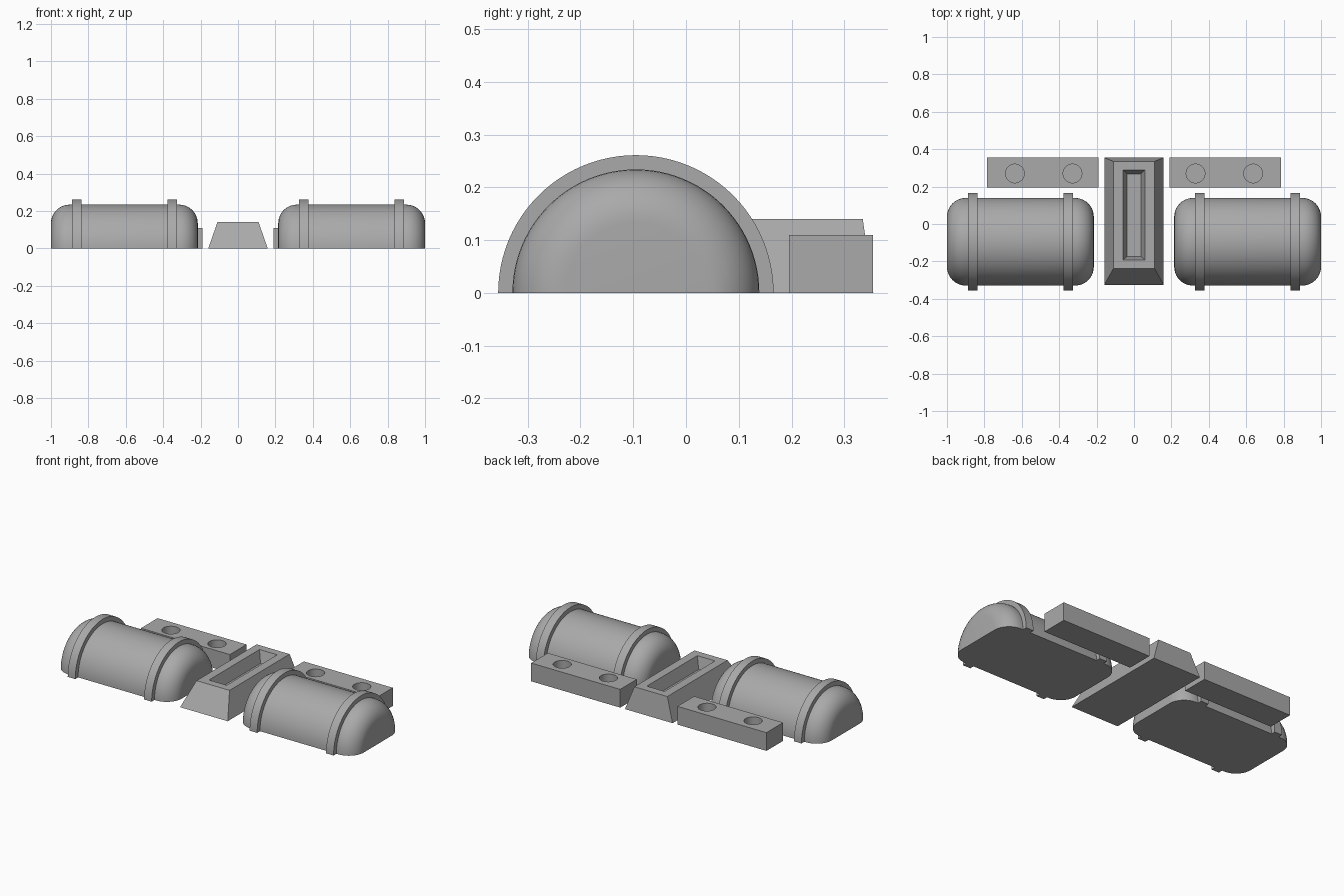
import bpy, bmesh, math
from mathutils import Matrix, Vector

cube = bpy.data.objects.get("Cube")
if cube:
    bpy.data.objects.remove(cube, do_unlink=True)

grey = bpy.data.materials.new("plain grey")
grey.use_nodes = True
grey.diffuse_color = (0.4, 0.4, 0.4, 1)
grey.node_tree.nodes["Principled BSDF"].inputs["Base Color"].default_value = (0.4, 0.4, 0.4, 1)

AXIS_Y = -0.095


def make(name, bm, smooth=False):
    bmesh.ops.recalc_face_normals(bm, faces=bm.faces)
    mesh = bpy.data.meshes.new(name)
    bm.to_mesh(mesh)
    bm.free()
    mesh.materials.append(grey)
    ob = bpy.data.objects.new(name, mesh)
    bpy.context.collection.objects.link(ob)
    if smooth:
        bpy.ops.object.select_all(action='DESELECT')
        ob.select_set(True)
        bpy.context.view_layer.objects.active = ob
        bpy.ops.object.shade_smooth_by_angle(angle=math.radians(35))
    return ob


def half_lathe(name, profile, closed):
    """Turn an (x, radius) profile half way round the x axis and cap its base."""
    bm = bmesh.new()
    verts = [bm.verts.new((x, r, 0)) for x, r in profile]
    edges = [bm.edges.new(pair) for pair in zip(verts, verts[1:])]
    if closed:
        edges.append(bm.edges.new((verts[-1], verts[0])))
    bmesh.ops.spin(bm, geom=verts + edges, cent=(0, 0, 0), axis=(1, 0, 0),
                   angle=math.pi, steps=48)
    bmesh.ops.remove_doubles(bm, verts=bm.verts, dist=1e-5)
    bmesh.ops.holes_fill(bm, edges=[e for e in bm.edges if e.is_boundary], sides=0)
    bmesh.ops.translate(bm, verts=bm.verts, vec=(0, AXIS_Y, 0))
    return make(name, bm, smooth=True)


def rect(bm, x, y0, y1, z):
    return [bm.verts.new(p) for p in ((-x, y0, z), (x, y0, z), (x, y1, z), (-x, y1, z))]


def cut(target, cutter):
    """Subtract the cutter for good and remove it."""
    mod = target.modifiers.new("cut", 'BOOLEAN')
    mod.operation, mod.solver, mod.object = 'DIFFERENCE', 'EXACT', cutter
    bpy.context.view_layer.objects.active = target
    bpy.ops.object.modifier_apply(modifier=mod.name)
    bpy.data.objects.remove(cutter, do_unlink=True)


for side, s in (("left", 1), ("right", -1)):
    # Half-round tank with filleted ends
    inner, outer, radius, fillet = 0.215, 1.0, 0.234, 0.1
    arc = [math.radians(90 * i / 10) for i in range(11)]
    corner = [(fillet * (1 - math.cos(a)), radius - fillet * (1 - math.sin(a))) for a in arc]
    profile = [(inner, 0)] + [(inner + x, r) for x, r in corner]
    profile += [(outer - x, r) for x, r in reversed(corner)] + [(outer, 0)]
    half_lathe(side + "_tank", [(s * x, r) for x, r in profile], False)

    # Raised straps round the tank
    for place, x in (("inner", 0.352), ("outer", 0.862)):
        ring = [(x - 0.025, 0.225), (x + 0.025, 0.225), (x + 0.025, 0.261), (x - 0.025, 0.261)]
        half_lathe(f"{side}_{place}_strap", [(s * a, r) for a, r in ring], True)

    # Rear block with two blind round sockets
    bm = bmesh.new()
    place = Matrix.Translation((s * 0.488, 0.275, 0.055))
    bmesh.ops.create_cube(bm, size=1, matrix=place @ Matrix.Diagonal((0.594, 0.159, 0.11, 1)))
    block = make(side + "_rear_block", bm)
    for x in (0.329, 0.637):
        bm = bmesh.new()
        bmesh.ops.create_cone(bm, cap_ends=True, segments=40, radius1=0.05, radius2=0.05,
                              depth=0.16, matrix=Matrix.Translation((s * x, 0.27, 0.11)))
        cut(block, make("socket_cutter", bm))
    bpy.ops.object.select_all(action='DESELECT')
    block.select_set(True)
    bpy.context.view_layer.objects.active = block
    bpy.ops.object.shade_smooth_by_angle(angle=math.radians(35))

# Central tapered plinth with a tapered pocket in its top
bm = bmesh.new()
rings = [rect(bm, 0.159, -0.325, 0.355, 0), rect(bm, 0.11, -0.238, 0.335, 0.14),
         rect(bm, 0.059, -0.192, 0.289, 0.14), rect(bm, 0.037, -0.174, 0.268, 0.07)]
for a, b in zip(rings, rings[1:]):
    for i in range(4):
        j = (i + 1) % 4
        bm.faces.new((a[i], a[j], b[j], b[i]))
bm.faces.new(rings[0])
bm.faces.new(rings[-1])
make("centre_plinth", bm)
